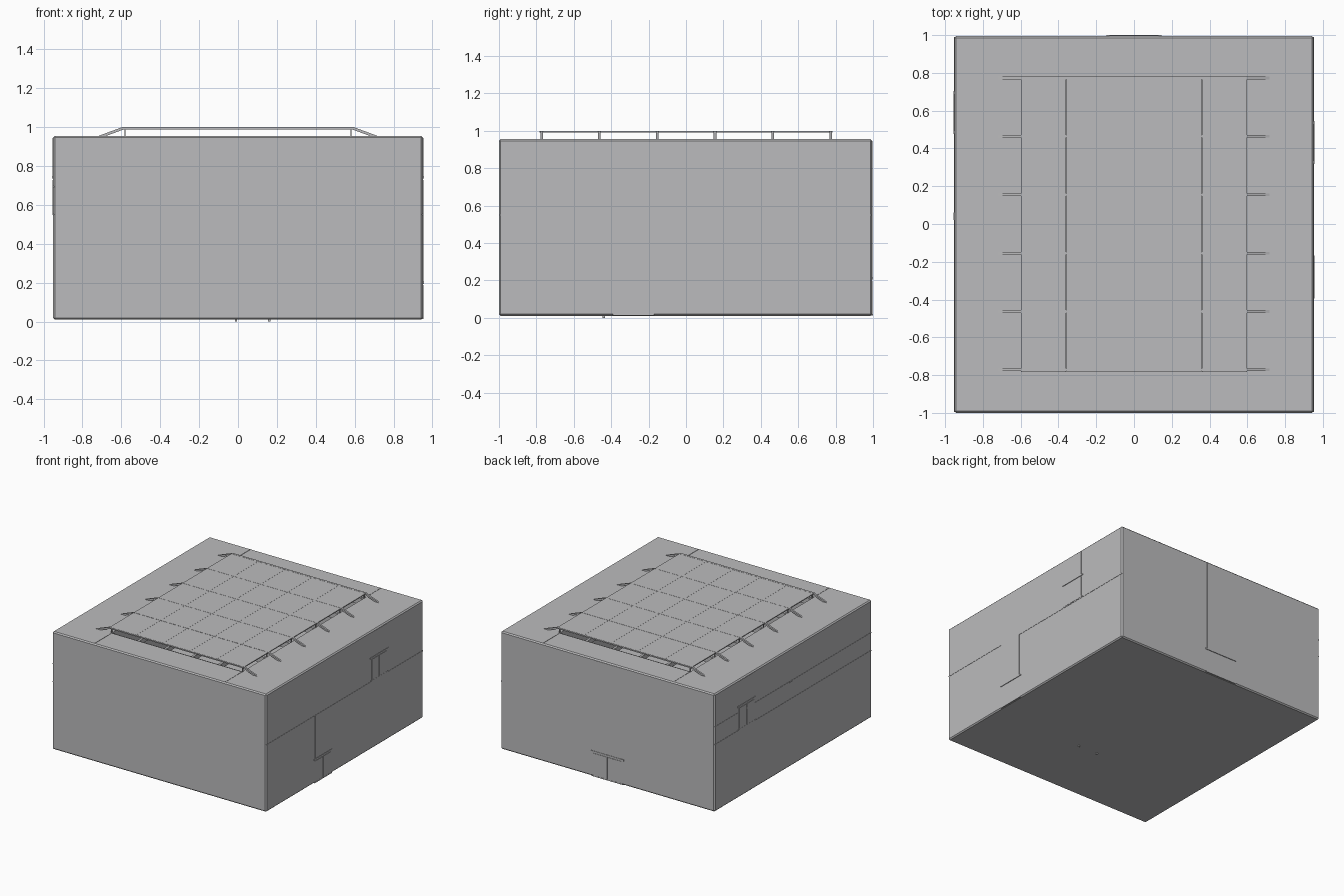
import bpy, bmesh
from mathutils import Vector

old = bpy.data.objects.get("Cube")
if old:
    bpy.data.objects.remove(old, do_unlink=True)

grey = bpy.data.materials.new("concrete_grey")
grey.use_nodes = True
colour = (0.5, 0.5, 0.51, 1)
grey.diffuse_color = colour
grey.node_tree.nodes["Principled BSDF"].inputs["Base Color"].default_value = colour


def finish(name, bm):
    mesh = bpy.data.meshes.new(name)
    bmesh.ops.recalc_face_normals(bm, faces=bm.faces)
    bm.to_mesh(mesh)
    bm.free()
    mesh.materials.append(grey)
    obj = bpy.data.objects.new(name, mesh)
    bpy.context.collection.objects.link(obj)
    return obj


def box(name, x, y, z):
    """Box from (low, high) ranges along each axis."""
    bm = bmesh.new()
    bmesh.ops.create_cube(bm, size=1)
    for v in bm.verts:
        v.co = Vector(r[0] if c < 0 else r[1] for c, r in zip(v.co, (x, y, z)))
    return finish(name, bm)


def side_box(name, face, u, z, depth):
    """Plate standing proud of one wall; u runs along that wall."""
    if face == "back":
        return box(name, u, (0.99, 0.995 + depth), z)
    s = 1 if face == "left" else -1
    return box(name, sorted((s * 0.94, s * (0.951 + depth))), u, z)


# Building shell with narrow bevelled edges and an open roof well
shell = box("building_shell", (-0.951, 0.951), (-1, 0.995), (0.01, 0.955))
bevel = shell.modifiers.new("edge_bevel", "BEVEL")
bevel.width = 0.009
bevel.segments = 1
well = box("roof_well_cutter", (-0.58, 0.58), (-0.775, 0.775), (0.56, 1.2))
well.hide_render = True
well.hide_viewport = True
cut = shell.modifiers.new("roof_well", "BOOLEAN")
cut.object = well
cut.solver = "EXACT"

# Storey bands and handrail on the side walls
side_box("left_storey_band", "left", (-0.995, 0.99), (0.547, 0.553), 0.002)
side_box("right_storey_band", "right", (-0.995, 0.99), (0.547, 0.553), 0.002)
side_box("right_handrail", "right", (-0.995, 0.99), (0.69, 0.696), 0.002)
side_box("right_wall_box", "right", (0.02, 0.06), (0.64, 0.69), 0.004)


def lift(name, face, centre, half, floor, top, height=0.19):
    """Lift shaft with lintel, sill and a pair of doors."""
    lo, hi = centre - half, centre + half
    head = floor + height
    side_box(name + "_shaft", face, (lo, hi), (head, top), 0.002)
    side_box(name + "_lintel", face, (lo - 0.016, hi + 0.016), (head - 0.008, head + 0.004), 0.005)
    side_box(name + "_sill", face, (lo - 0.012, hi + 0.012), (floor, floor + 0.008), 0.004)
    gap = 0.002
    for leaf, a, b in (("a", lo + gap, centre - gap), ("b", centre + gap, hi - gap)):
        side_box(name + "_door_" + leaf, face, (a, b), (floor + 0.008, head - 0.015), 0.003)


lift("left_upper_lift", "left", 0.432, 0.098, 0.553, 0.945)
lift("left_lower_lift", "left", -0.28, 0.098, 0.012, 0.547)
lift("right_upper_lift", "right", 0.59, 0.098, 0.553, 0.945)
lift("back_lift", "back", 0, 0.13, 0.012, 0.945, 0.2)

# Thin roof seams between the canopy and the front and back edges
for s in (-1, 1):
    for end, y in (("front", (-0.99, -0.775)), ("back", (0.775, 0.985))):
        box(f"{end}_roof_seam", (s * 0.58 - 0.002, s * 0.58 + 0.002), y, (0.95, 0.957))

# Canopy panels, five bays by five
BAYS = 5
x0, y0 = -0.598, -0.785
dx, dy = -2 * x0 / BAYS, -2 * y0 / BAYS
for i in range(BAYS):
    for j in range(BAYS):
        x, y = x0 + i * dx, y0 + j * dy
        box("canopy_panel", (x + 0.0005, x + dx - 0.0005),
            (y + 0.0005, y + dy - 0.0005), (0.992, 0.999))

# Bent ribs: a rafter below the panels with sloping legs to the roof
for j in range(BAYS + 1):
    y = -0.772 + j * 0.309
    outer = [(-0.73, 0.95), (-0.595, 1), (0.595, 1), (0.73, 0.95)]
    inner = [(0.69, 0.95), (0.59, 0.987), (-0.59, 0.987), (-0.69, 0.95)]
    bm = bmesh.new()
    face = bm.faces.new([bm.verts.new((x, y - 0.007, z)) for x, z in outer + inner])
    new = bmesh.ops.extrude_face_region(bm, geom=[face])["geom"]
    bmesh.ops.translate(bm, vec=(0, 0.014, 0),
                        verts=[g for g in new if isinstance(g, bmesh.types.BMVert)])
    finish("canopy_rib", bm)
    # Cross beam spanning the well at roof level
    box("well_cross_beam", (-0.58, 0.58), (y - 0.01, y + 0.01), (0.90, 0.95))
    for s in (-1, 1):
        box("canopy_post", (s * 0.581 - 0.003, s * 0.581 + 0.003),
            (y - 0.005, y + 0.005), (0.945, 0.99))

# Lengthwise beams in the well
for i in range(1, BAYS):
    x = x0 + i * dx
    box("well_long_beam", (x - 0.01, x + 0.01), (-0.775, 0.775), (0.91, 0.945))

# Small feet under the floor
for x in (-0.01, 0.16):
    box("floor_foot", (x - 0.006, x + 0.006), (-0.446, -0.434), (0, 0.02))
